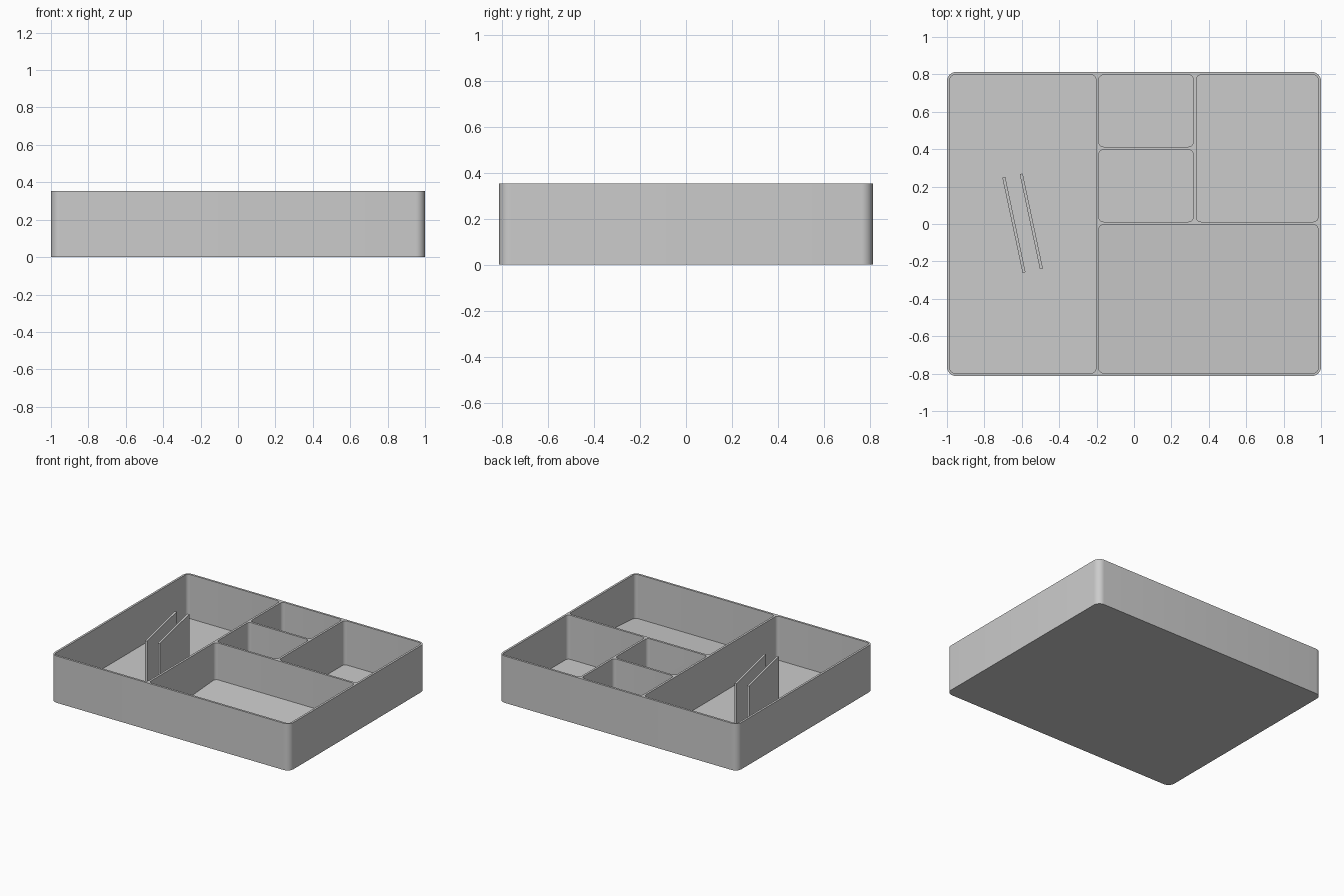
import bpy, bmesh, math

if "Cube" in bpy.data.objects:
    bpy.data.objects.remove(bpy.data.objects["Cube"], do_unlink=True)

HEIGHT, FLOOR = 0.354, 0.02

grey = bpy.data.materials.new("light grey plastic")
grey.use_nodes = True
grey.diffuse_color = (0.6, 0.6, 0.6, 1)
grey.node_tree.nodes["Principled BSDF"].inputs["Base Color"].default_value = (0.6, 0.6, 0.6, 1)


def rounded_block(name, x0, x1, y0, y1, z0, z1, radius, rise=0.0):
    """Upright block with rounded corners; its underside climbs by rise from y0 to y1."""
    steps = 8
    outline = []
    for cx, cy, start in ((x1 - radius, y1 - radius, 0), (x0 + radius, y1 - radius, 90),
                          (x0 + radius, y0 + radius, 180), (x1 - radius, y0 + radius, 270)):
        for i in range(steps + 1):
            a = math.radians(start + 90 * i / steps)
            outline.append((cx + radius * math.cos(a), cy + radius * math.sin(a)))
    bm = bmesh.new()
    low = [bm.verts.new((x, y, z0 + rise * (y - y0) / (y1 - y0))) for x, y in outline]
    top = [bm.verts.new((x, y, z1)) for x, y in outline]
    bm.faces.new(low[::-1])
    bm.faces.new(top)
    n = len(outline)
    for i in range(n):
        j = (i + 1) % n
        bm.faces.new((low[i], low[j], top[j], top[i]))
    mesh = bpy.data.meshes.new(name)
    bm.to_mesh(mesh)
    bm.free()
    obj = bpy.data.objects.new(name, mesh)
    bpy.context.collection.objects.link(obj)
    obj.data.materials.append(grey)
    return obj


def select_only(obj):
    bpy.ops.object.select_all(action='DESELECT')
    obj.select_set(True)
    bpy.context.view_layer.objects.active = obj


# Tray body
tray = rounded_block("tray", -1, 1, -0.813, 0.813, 0, HEIGHT, 0.05)

# Compartments: x0, x1, y0, y1, floor rise towards the back
compartments = [
    (-0.984, -0.204, -0.797, 0.797, 0),
    (-0.188, 0.984, -0.797, -0.004, 0.055),
    (-0.188, 0.317, 0.012, 0.397, 0),
    (-0.188, 0.317, 0.413, 0.797, 0),
    (0.333, 0.984, 0.012, 0.797, 0),
]
for x0, x1, y0, y1, rise in compartments:
    cutter = rounded_block("compartment_cutter", x0, x1, y0, y1, FLOOR, HEIGHT + 0.1, 0.025, rise)
    cutter.hide_render = True
    cut = tray.modifiers.new("compartment", 'BOOLEAN')
    cut.operation = 'DIFFERENCE'
    cut.solver = 'EXACT'
    cut.object = cutter
    select_only(tray)
    bpy.ops.object.modifier_apply(modifier=cut.name)
    bpy.data.objects.remove(cutter, do_unlink=True)

select_only(tray)
bpy.ops.object.shade_smooth_by_angle(angle=math.radians(30))

# Two parallel slanted plates standing in the long compartment
for name, x, y in (("outer_slanted_plate", -0.642, -0.005), ("inner_slanted_plate", -0.549, 0.014)):
    bpy.ops.mesh.primitive_cube_add(size=1, location=(x, y, (HEIGHT + FLOOR) / 2),
                                    rotation=(0, 0, math.radians(12)))
    plate = bpy.context.object
    plate.name = name
    plate.scale = (0.016, 0.52, HEIGHT - FLOOR)
    plate.data.materials.append(grey)
